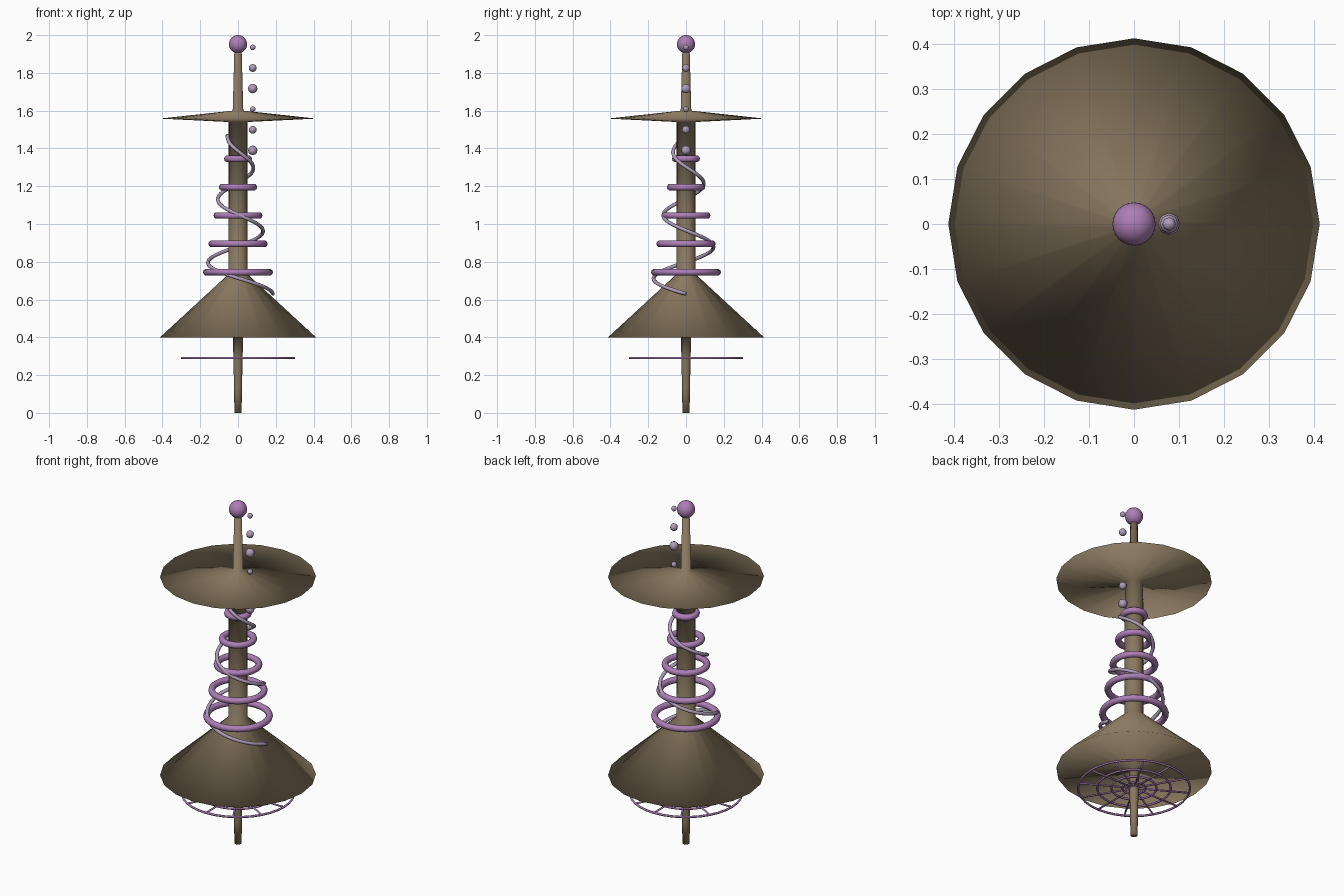
import bpy, bmesh, math
from mathutils import Vector

if "Cube" in bpy.data.objects:
    bpy.data.objects.remove(bpy.data.objects["Cube"])


def material(name, rgb):
    m = bpy.data.materials.new(name)
    m.diffuse_color = (*rgb, 1)
    m.use_nodes = True
    m.node_tree.nodes["Principled BSDF"].inputs["Base Color"].default_value = m.diffuse_color
    return m


BRONZE = material("bronze brown", (0.25, 0.19, 0.115))
PURPLE = material("purple", (0.42, 0.21, 0.47))
MAUVE = material("pale mauve", (0.44, 0.34, 0.50))


def finish(bm, name, mat):
    bmesh.ops.recalc_face_normals(bm, faces=bm.faces)
    for f in bm.faces:
        f.smooth = True
    me = bpy.data.meshes.new(name)
    bm.to_mesh(me)
    bm.free()
    me.materials.append(mat)
    ob = bpy.data.objects.new(name, me)
    bpy.context.collection.objects.link(ob)
    return ob


def lathe(name, profile, sides, mat):
    bm = bmesh.new()
    vs = [bm.verts.new((r, 0, z)) for r, z in profile]
    es = [bm.edges.new(p) for p in zip(vs, vs[1:])]
    bmesh.ops.spin(bm, geom=vs + es, axis=(0, 0, 1), cent=(0, 0, 0),
                   angle=math.tau, steps=sides)
    bmesh.ops.remove_doubles(bm, verts=bm.verts, dist=1e-5)
    return finish(bm, name, mat)


def tube(bm, path, radius, sides=8, closed=False):
    """Sweep a round section along a path that is never vertical."""
    n, rings = len(path), []
    for i, p in enumerate(path):
        a = path[i - 1] if closed or i else p
        b = path[(i + 1) % n] if closed or i < n - 1 else p
        t = (b - a).normalized()
        side = t.cross(Vector((0, 0, 1))).normalized()
        up = side.cross(t)
        rings.append([bm.verts.new(p + radius * (side * math.cos(k * math.tau / sides)
                                                 + up * math.sin(k * math.tau / sides)))
                      for k in range(sides)])
    for i in range(n if closed else n - 1):
        q, r = rings[i], rings[(i + 1) % n]
        for k in range(sides):
            j = (k + 1) % sides
            bm.faces.new((q[k], q[j], r[j], r[k]))
    if not closed:
        bm.faces.new(rings[0])
        bm.faces.new(rings[-1])


def circle(radius, z, n):
    return [Vector((radius * math.cos(i * math.tau / n),
                    radius * math.sin(i * math.tau / n), z)) for i in range(n)]


def ball(name, loc, r, u, v, mat):
    bm = bmesh.new()
    bmesh.ops.create_uvsphere(bm, u_segments=u, v_segments=v, radius=r)
    bmesh.ops.translate(bm, verts=bm.verts, vec=loc)
    finish(bm, name, mat)


# Turned body: stem, flared skirt, mast, thin upper disc, tapered spire
lathe("turned_body", [(0, 0), (0.019, 0), (0.021, 0.13), (0.024, 0.27), (0.027, 0.4),
                      (0.413, 0.4), (0.05, 0.735), (0.049, 1.54), (0.413, 1.558),
                      (0.028, 1.6), (0.019, 1.93), (0, 1.93)], 20, BRONZE)

# Finial on the spire
ball("finial", (0, 0, 1.952), 0.048, 24, 16, PURPLE)

# Stacked rings shrinking up the mast
for i in range(5):
    bm = bmesh.new()
    tube(bm, circle(0.167 - 0.0278 * i, 0.745 + 0.15 * i, 32), 0.018, 10, True)
    finish(bm, f"mast_ring_{i + 1}", PURPLE)

# Spiral wire winding up around the rings
bm = bmesh.new()
path = []
for i in range(91):
    t = i / 90
    a, r = -t * 2.5 * math.tau, 0.185 - 0.13 * t
    path.append(Vector((r * math.cos(a), r * math.sin(a), 0.63 + 0.84 * t)))
tube(bm, path, 0.010)
finish(bm, "spiral_wire", MAUVE)

# Floating beads beside the mast
for i in range(6):
    ball(f"bead_{i + 1}", (0.078, 0, 1.39 + 0.109 * i), (0.025, 0.021, 0.015)[i % 3], 8, 6, MAUVE)

# Web wheel under the skirt: hoops and spokes
bm = bmesh.new()
for r in (0.297, 0.195, 0.12, 0.062):
    tube(bm, circle(r, 0.29, 36), 0.006, 6, True)
for p in circle(0.297, 0.29, 12):
    tube(bm, [Vector((0, 0, 0.29)), p], 0.005, 6)
finish(bm, "web_wheel", PURPLE)
